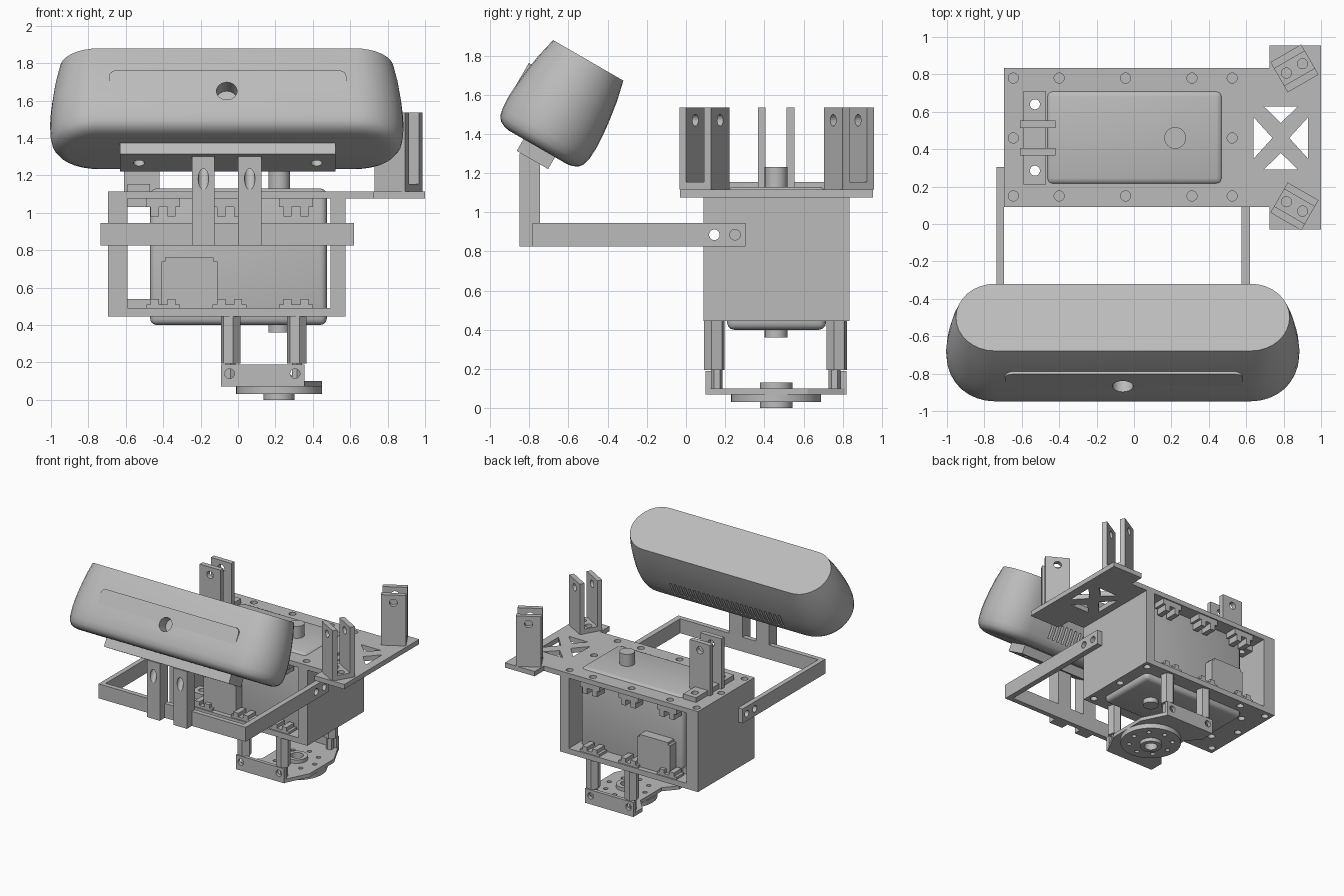
import bpy, bmesh, math
from mathutils import Matrix, Vector

if "Cube" in bpy.data.objects:
    bpy.data.objects.remove(bpy.data.objects["Cube"])

grey = bpy.data.materials.new("plain grey")
grey.use_nodes = True
colour = (0.5, 0.5, 0.5, 1)
grey.diffuse_color = colour
grey.node_tree.nodes["Principled BSDF"].inputs["Base Color"].default_value = colour


def finish(name, bm, bevel=0, segments=3, smooth=False):
    bmesh.ops.recalc_face_normals(bm, faces=bm.faces)
    if bevel:
        bmesh.ops.bevel(bm, geom=bm.edges[:], offset=bevel, segments=segments,
                        profile=0.5, affect='EDGES')
    mesh = bpy.data.meshes.new(name)
    bm.to_mesh(mesh)
    bm.free()
    mesh.materials.append(grey)
    ob = bpy.data.objects.new(name, mesh)
    bpy.context.collection.objects.link(ob)
    if smooth:
        shade(ob)
    return ob


def shade(ob):
    bpy.ops.object.select_all(action='DESELECT')
    ob.select_set(True)
    bpy.context.view_layer.objects.active = ob
    bpy.ops.object.shade_smooth_by_angle(angle=math.radians(35))


def add_box(bm, x, y, z):
    size = Matrix.Diagonal((x[1] - x[0], y[1] - y[0], z[1] - z[0], 1))
    mid = Vector((sum(x), sum(y), sum(z))) / 2
    bmesh.ops.create_cube(bm, size=1, matrix=Matrix.Translation(mid) @ size)


def add_cyl(bm, centre, r, depth, axis='Z', sides=24, turn=0):
    rot = {'X': Matrix.Rotation(math.pi / 2, 4, 'Y'), 'Y': Matrix.Rotation(math.pi / 2, 4, 'X'),
           'Z': Matrix.Rotation(turn, 4, 'Z')}[axis]
    bmesh.ops.create_cone(bm, cap_ends=True, segments=sides, radius1=r, radius2=r, depth=depth,
                          matrix=Matrix.Translation(centre) @ rot)


def add_prism(bm, pts, z0, z1):
    face = bm.faces.new([bm.verts.new((x, y, z0)) for x, y in pts])
    ext = bmesh.ops.extrude_face_region(bm, geom=[face])
    bmesh.ops.translate(bm, vec=(0, 0, z1 - z0),
                        verts=[v for v in ext["geom"] if isinstance(v, bmesh.types.BMVert)])


def box(name, x, y, z, **kw):
    bm = bmesh.new()
    add_box(bm, x, y, z)
    return finish(name, bm, **kw)


def cyl(name, centre, r, depth, **kw):
    bm = bmesh.new()
    add_cyl(bm, centre, r, depth, **kw)
    return finish(name, bm, smooth=True)


def cut(ob, bm, matrix=None):
    # subtract the shapes in bm, then drop the cutter
    cutter = finish("cutter", bm)
    cutter.hide_render = True
    if matrix:
        cutter.matrix_world = matrix
    mod = ob.modifiers.new("cut", 'BOOLEAN')
    mod.object, mod.solver = cutter, 'EXACT'
    bpy.context.view_layer.objects.active = ob
    bpy.ops.object.modifier_apply(modifier=mod.name)
    bpy.data.objects.remove(cutter)


# ---- box frame: top and bottom plates, side walls ----
MID = 0.46
bm = bmesh.new()
add_prism(bm, [(-.695, .09), (.725, .09), (.725, -.03), (1, -.03), (1, .955), (.725, .955),
               (.725, .835), (-.695, .835)], 1.075, 1.115)
top_plate = finish("top_plate", bm)
bottom_plate = box("bottom_plate", (-.695, .575), (.09, .835), (.445, .49))

holes = [(x, y) for x in (-.645, -.4, -.045, .31, .525) for y in (.15, .78)]
holes += [(-.645, MID), (.525, MID), (-.53, .285), (-.53, .64)]
for plate, z in ((top_plate, 1.095), (bottom_plate, .47)):
    bm = bmesh.new()
    for x, y in holes:
        add_cyl(bm, (x, y, z), .027, .2)
    if plate is top_plate:
        # four triangles leave an X brace
        cx = .785
        for s in (-1, 1):
            add_prism(bm, [(cx - .09, MID + s * .168), (cx + .09, MID + s * .168), (cx, MID + s * .08)], 1, 1.2)
            add_prism(bm, [(cx + s * .145, MID - .11), (cx + s * .145, MID + .11), (cx + s * .045, MID)], 1, 1.2)
    cut(plate, bm)

for side, x in (("right", (-.695, -.59)), ("left", (.495, .575))):
    wall = box(side + "_wall", x, (.09, .835), (.49, 1.075))
    bm = bmesh.new()
    add_cyl(bm, (sum(x) / 2, .145, .885), .027, .4, axis='X')
    cut(wall, bm)

# screw bosses along the open edges of both plates
for y in ((.1, .2), (.725, .825)):
    for x in (-.4, -.045, .31):
        for z in ((.98, 1.075), (.49, .54)):
            for dx in (-.045, .045):
                box("screw_boss", (x + dx - .022, x + dx + .022), y, z)
            bar = (1.03, 1.075) if z[0] > .7 else (.49, .51)
            box("boss_bridge", (x - .09, x + .09), y, bar)

# ---- servo motor ----
box("servo_case", (-.47, .475), (.21, .715), (.4, 1.13), bevel=.035, smooth=True)
cyl("servo_top_shaft", (.22, MID, 1.17), .058, .12)
cyl("servo_bottom_shaft", (.22, MID, .39), .058, .06)
for y in ((.13, .22), (.705, .795)):
    box("servo_connector", (-.41, -.11), y, (.49, .74))
    box("connector_cap", (-.39, -.13), y, (.74, .76))
for z in ((1.03, 1.075), (.49, .54)):
    for y in ((.22, .34), (.58, .7)):
        ear = box("servo_ear", (-.59, -.46), y, z)
        bm = bmesh.new()
        add_cyl(bm, (-.53, .285 if y[0] < .4 else .64, sum(z) / 2), .027, .2)
        cut(ear, bm)


# ---- forked hinge brackets on the top plate ----
def fork(name, centre, angle, base_x, base_y, screws):
    place = Matrix.Translation((*centre, 1.115)) @ Matrix.Rotation(angle, 4, 'Z')
    base = box(name + "_base", base_x, base_y, (0, .04))
    bm = bmesh.new()
    for x, y in screws:
        add_cyl(bm, (x, y, .02), .027, .2)
    cut(base, bm)
    base.matrix_world = place
    for s in (-1, 1):
        prong = box(name + "_prong", (-.095, .095), (s * .073 - .02, s * .073 + .02), (.0, .42))
        bm = bmesh.new()
        add_cyl(bm, (0, s * .073, .355), .03, .1, axis='Y')
        cut(prong, bm)
        prong.matrix_world = place


pair = [(-.05, 0), (.05, 0)]
fork("back_fork", (.858, .832), math.radians(30), (-.095, .095), (-.09, .09), pair)
fork("front_fork", (.858, .094), math.radians(-30), (-.095, .095), (-.09, .09), pair)
fork("right_fork", (-.515, MID), 0, (-.075, .045), (-.25, .25), [(-.015, -.175), (-.015, .18)])

# ---- output bracket and horn below ----
bm = bmesh.new()
add_prism(bm, [(-.09, .1), (.35, .1), (.45, .3), (.45, .62), (.35, .82), (-.09, .82),
               (-.09, .7), (0, .6), (0, .32), (-.09, .22)], .07, .1)
horn_plate = finish("horn_plate", bm)
horn_disc = cyl("horn_disc", (.22, MID, .05), .23, .04, sides=48)
hub = cyl("horn_hub", (.22, MID, .065), .083, .13, sides=32)
ring = [(.22 + .165 * math.cos(k * math.pi / 4), MID + .165 * math.sin(k * math.pi / 4)) for k in range(8)]
for part in (horn_plate, horn_disc, hub):
    bm = bmesh.new()
    add_cyl(bm, (.22, MID, .07), .05, .3)
    for x, y in ring if part is not hub else []:
        add_cyl(bm, (x, y, .07), .018, .2, sides=12)
    cut(part, bm)
for y in ((.1, .13), (.79, .82)):
    lip = box("bracket_lip", (-.09, .355), y, (.07, .19))
    bm = bmesh.new()
    for x in (-.045, .305):
        add_cyl(bm, (x, sum(y) / 2, .14), .026, .2, axis='Y')
    cut(lip, bm)
for x in (-.04, .315):
    for y in (.145, .77):
        bm = bmesh.new()
        add_cyl(bm, (x, y, .32), .054, .25, sides=6, turn=math.radians(15))
        add_cyl(bm, (x, MID + (y - MID) * .96, .148), .03, .1, sides=6)
        finish("standoff", bm)

# ---- carrying arm ----
for side, x in (("right", (-.735, -.695)), ("left", (.575, .62))):
    arm = box(side + "_arm", x, (-.785, .305), (.825, .945))
    bm = bmesh.new()
    for y in (.145, .25):
        add_cyl(bm, (sum(x) / 2, y, .885), .027, .2, axis='X')
    cut(arm, bm)
front_bar = box("front_bar", (-.695, .575), (-.785, -.745), (.825, .945))
bm = bmesh.new()
for x in (-.185, .0625):
    add_cyl(bm, (x, -.765, .885), .027, .2, axis='Y')
cut(front_bar, bm)

# ---- tilted camera: local y is depth, local z is height ----
TILT = Matrix.Rotation(math.radians(-30), 4, 'X')
CX, CD = -.06, -1.32
for x in ((-.245, -.125), (.0, .125)):
    bm = bmesh.new()
    add_box(bm, x, (-.85, -.745), (.825, 1.3))
    bmesh.ops.bisect_plane(bm, geom=bm.verts[:] + bm.edges[:] + bm.faces[:], clear_outer=True,
                           plane_co=TILT @ Vector((0, 0, .74)), plane_no=TILT @ Vector((0, 0, 1)))
    bmesh.ops.holes_fill(bm, edges=bm.edges[:])
    post = finish("upright_post", bm)
    bm = bmesh.new()
    add_cyl(bm, (sum(x) / 2, -1.326, .62), .028, .4)
    cut(post, bm, TILT)

mount = box("camera_mount", (-.63, .52), (-1.405, -1.22), (.705, .79))
bm = bmesh.new()
for x in (-.53, .42):
    add_cyl(bm, (x, -1.31, .705), .03, .1)
cut(mount, bm)
mount.matrix_world = TILT

# lofted stadium shell
bm = bmesh.new()
levels = [(.775, .17), (.78, .2), (.795, .23), (.82, .248), (.86, .257), (.93, .26), (1.0, .256),
          (1.08, .247), (1.18, .232), (1.288, .207)]
loops = []
for n, r in levels:
    loop = []
    for s in (1, -1):
        for k in range(17):
            a = -math.pi / 2 + math.pi * k / 16
            loop.append(bm.verts.new((CX + s * (.685 + r * math.cos(a)), CD + s * r * math.sin(a), n)))
    loops.append(loop)
for a, b in zip(loops, loops[1:]):
    for i in range(len(a)):
        j = (i + 1) % len(a)
        bm.faces.new((a[i], a[j], b[j], b[i]))
bm.faces.new(loops[0])
bm.faces.new(loops[-1])
shell = finish("camera_shell", bm)
bm = bmesh.new()
add_cyl(bm, (CX, -1.56, .996), .055, .16, axis='Y', sides=32)
for k in range(24):
    x = CX - .5 + k / 23
    add_box(bm, (x - .009, x + .009), (-1.1, -1.0), (.87, 1.0))
cut(shell, bm)
shade(shell)
shell.matrix_world = TILT

# raised front panel with the socket
bm = bmesh.new()
add_box(bm, (-.69, .58), (-1.576, -1.45), (.9, 1.124))
bmesh.ops.bevel(bm, geom=[e for e in bm.edges if all(v.co.z > 1 for v in e.verts)
                          and abs(e.verts[0].co.y - e.verts[1].co.y) > .05],
                offset=.04, segments=4, profile=.5, affect='EDGES')
panel = finish("front_panel", bm)
bm = bmesh.new()
add_cyl(bm, (CX, -1.56, .996), .055, .16, axis='Y', sides=32)
cut(panel, bm)
panel.matrix_world = TILT
